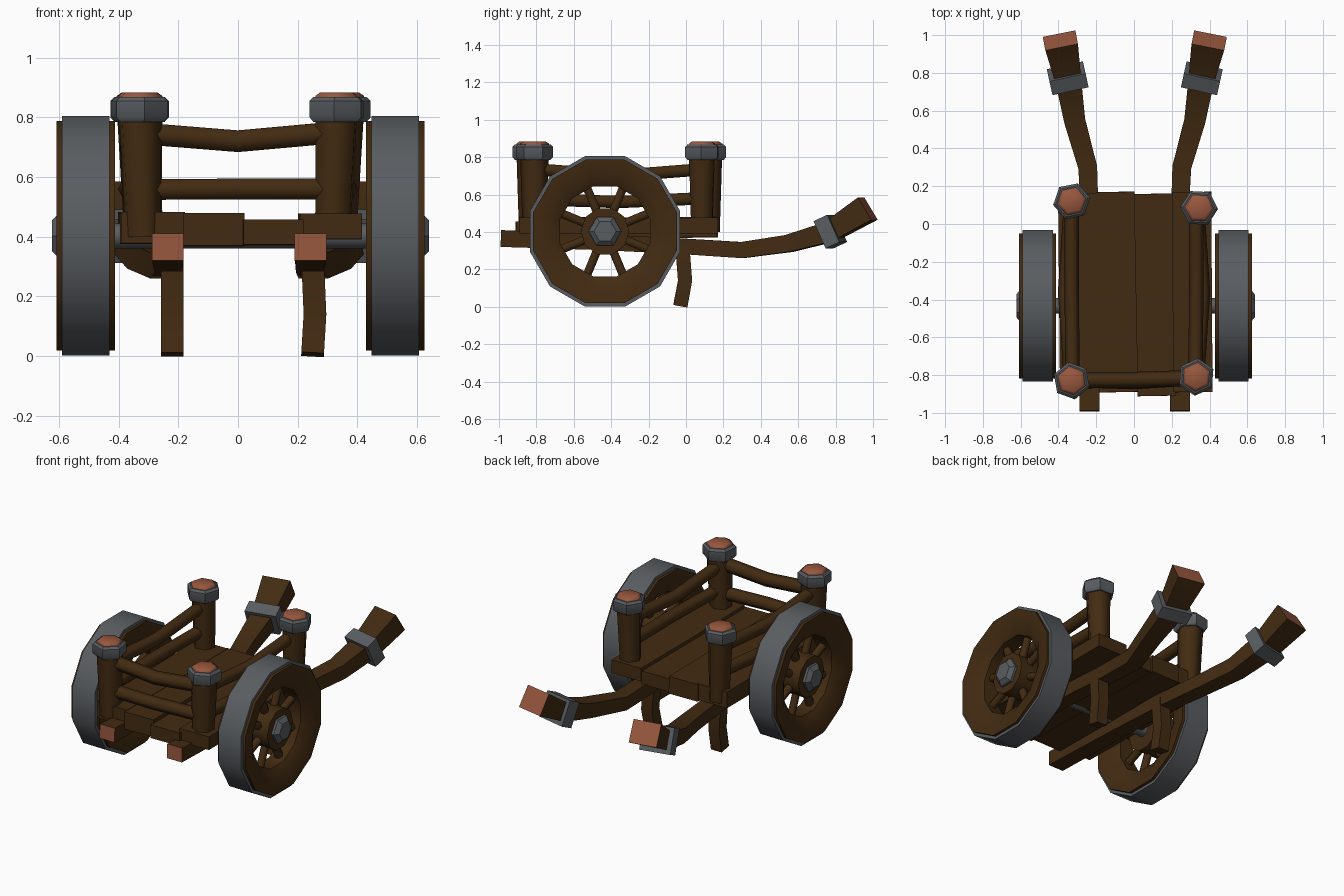
import bpy, bmesh, math
from mathutils import Vector

if "Cube" in bpy.data.objects:
    bpy.data.objects.remove(bpy.data.objects["Cube"])


def material(name, rgb):
    m = bpy.data.materials.new(name)
    m.diffuse_color = (*rgb, 1)
    m.use_nodes = True
    m.node_tree.nodes["Principled BSDF"].inputs["Base Color"].default_value = m.diffuse_color
    return m


WOOD = material("dark wood", (0.055, 0.024, 0.006))
METAL = material("grey iron", (0.10, 0.11, 0.12))
COPPER = material("cut end red", (0.31, 0.095, 0.048))


def finish(name, bm, mats, angle):
    bmesh.ops.recalc_face_normals(bm, faces=bm.faces)
    me = bpy.data.meshes.new(name)
    bm.to_mesh(me)
    bm.free()
    for m in mats:
        me.materials.append(m)
    ob = bpy.data.objects.new(name, me)
    bpy.context.collection.objects.link(ob)
    bpy.ops.object.select_all(action='DESELECT')
    ob.select_set(True)
    bpy.context.view_layer.objects.active = ob
    bpy.ops.object.shade_smooth_by_angle(angle=math.radians(angle))
    return ob


def bridge(bm, a, b):
    n = len(a)
    for i in range(n):
        bm.faces.new((a[i], a[(i + 1) % n], b[(i + 1) % n], b[i]))


def tube(name, pts, radii, sides=6, mat=WOOD, cap=None, turn=0.0, angle=65):
    """Sweep a polygon along points; radii are (wide, high) half sizes."""
    pts = [Vector(p) for p in pts]
    bm = bmesh.new()
    rings = []
    for i, p in enumerate(pts):
        d = (pts[min(i + 1, len(pts) - 1)] - pts[max(i - 1, 0)]).normalized()
        ref = Vector((0, 1, 0)) if abs(d.z) > 0.8 else Vector((0, 0, 1))
        u = d.cross(ref).normalized()
        v = u.cross(d)
        r = radii[min(i, len(radii) - 1)]
        rx, ry = r if isinstance(r, tuple) else (r, r)
        k = math.sqrt(2) if sides == 4 else 1
        off = math.pi / 4 if sides == 4 else turn
        ring = []
        for j in range(sides):
            a = off + j * math.tau / sides
            ring.append(bm.verts.new(p + u * math.cos(a) * rx * k + v * math.sin(a) * ry * k))
        rings.append(ring)
    for a, b in zip(rings, rings[1:]):
        bridge(bm, a, b)
    for ring in (rings[0], rings[-1]):
        bm.faces.new(ring).material_index = 1 if cap else 0
    return finish(name, bm, [mat] + ([cap] if cap else []), angle)


def wheel_ring(name, centre, profile, mat, sides=12):
    """Turn a closed (radius, x) profile around the axle."""
    bm = bmesh.new()
    rings = []
    k = 1 / math.cos(math.pi / sides)
    for i in range(sides):
        a = (i + 0.5) * math.tau / sides
        rings.append([bm.verts.new((centre[0] + x, centre[1] + r * k * math.cos(a),
                                    centre[2] + r * k * math.sin(a))) for r, x in profile])
    for i in range(sides):
        bridge(bm, rings[i], rings[(i + 1) % sides])
    return finish(name, bm, [mat], 40)


# wheels
WY, WZ = -0.433, 0.403
for side, cx, s in (("left", -0.51, -1), ("right", 0.527, 1)):
    c = (cx, WY, WZ)
    wheel_ring(side + "_wheel_tyre", c,
               [(0.402, -0.08), (0.402, 0.08), (0.37, 0.08), (0.37, -0.08)], METAL)
    wheel_ring(side + "_wheel_rim", c,
               [(0.384, -0.098), (0.384, 0.098), (0.30, 0.09), (0.24, 0.05),
                (0.24, -0.05), (0.30, -0.09)], WOOD)
    tube(side + "_wheel_hub", [(cx - 0.075, WY, WZ), (cx + 0.075, WY, WZ)], [0.13], 10)
    tube(side + "_hub_cap", [(cx + s * 0.06, WY, WZ), (cx + s * 0.09, WY, WZ),
                             (cx + s * 0.113, WY, WZ)], [0.088, 0.088, 0.06], 6, METAL, angle=40)
    for i in range(8):
        a = (i + 0.5) * math.tau / 8
        ends = [(cx, WY + r * math.cos(a), WZ + r * math.sin(a)) for r in (0.10, 0.27)]
        tube(f"{side}_spoke_{i + 1}", ends, [0.026], 6)

# axle
tube("axle", [(-0.5, WY, WZ), (0.5, WY, WZ)], [0.042], 8, METAL)

# deck planks: x at front, x at back, half width, y front, y back, z, half thickness
planks = [(-0.285, -0.295, 0.107, -0.87, 0.16, 0.43, 0.052),
          (-0.08, -0.10, 0.102, -0.89, 0.17, 0.425, 0.055),
          (0.12, 0.10, 0.102, -0.91, 0.16, 0.415, 0.042),
          (0.312, 0.305, 0.104, -0.89, 0.17, 0.435, 0.042)]
for i, (x0, x1, w, y0, y1, z, t) in enumerate(planks):
    tube(f"deck_plank_{i + 1}", [(x0, y0, z), ((x0 + x1) / 2, -0.37, z - 0.004), (x1, y1, z)],
         [(w, t)], 4)

# corner posts with iron collars and cut tops
posts = {"front_left": (-0.33, -0.83), "front_right": (0.33, -0.81),
         "back_left": (-0.33, 0.12), "back_right": (0.345, 0.085)}
for i, (name, (x, y)) in enumerate(posts.items()):
    ix = x * 0.965
    turn = 0.35 + i * 0.25
    tube(name + "_post", [(ix, y, 0.40), (x, y, 0.83)], [0.064, 0.078], 6, turn=turn)
    tube(name + "_collar", [(x, y, 0.785), (x, y, 0.80), (x, y, 0.855), (x, y, 0.868)],
         [0.086, 0.1, 0.1, 0.086], 6, METAL, turn=turn, angle=40)
    tube(name + "_post_top", [(x, y, 0.85), (x, y, 0.872), (x, y, 0.884)],
         [0.078, 0.078, 0.06], 6, COPPER, turn=turn)

# rails
tube("front_upper_rail", [(-0.31, -0.825, 0.745), (0, -0.825, 0.72), (0.31, -0.815, 0.748)], [0.042], 6)
tube("front_lower_rail", [(-0.31, -0.825, 0.558), (0, -0.835, 0.56), (0.31, -0.815, 0.56)], [0.04], 6)
for name, s in (("left", -1), ("right", 1)):
    tube(name + "_upper_rail", [(s * 0.325, -0.81, 0.735), (s * 0.33, -0.36, 0.70),
                                (s * 0.33, 0.09, 0.735)], [0.038], 6)
    tube(name + "_lower_rail", [(s * 0.335, -0.81, 0.575), (s * 0.365, -0.36, 0.56),
                                (s * 0.335, 0.09, 0.58)], [0.038], 6)

# pulling shafts with flared handles, collars and support legs
for name, s, dx in (("left", -1, 0.0), ("right", 1, 0.008)):
    path = [(0.235, -0.99, 0.365), (0.235, -0.45, 0.345), (0.232, 0.0, 0.322), (0.245, 0.30, 0.303),
            (0.315, 0.55, 0.338), (0.35, 0.77, 0.40), (0.39, 0.972, 0.525)]
    size = [(0.053, 0.045), (0.05, 0.042), (0.046, 0.042), (0.05, 0.043),
            (0.056, 0.046), (0.068, 0.055), (0.088, 0.07)]
    tube(name + "_shaft", [(s * (x + dx), y, z) for x, y, z in path], size, 4, cap=COPPER, angle=40)
    tube(name + "_shaft_collar", [(s * (0.343 + dx), 0.735, 0.385), (s * (0.359 + dx), 0.808, 0.419)],
         [(0.098, 0.08)], 4, METAL, angle=40)
    lx = 0.22 if s < 0 else 0.25
    bend = 0.0 if s < 0 else 0.008
    tube(name + "_leg", [(s * lx, -0.02, 0.33), (s * (lx + bend), -0.005, 0.14),
                         (s * lx, -0.03, 0.005)], [(0.038, 0.038)], 4)
